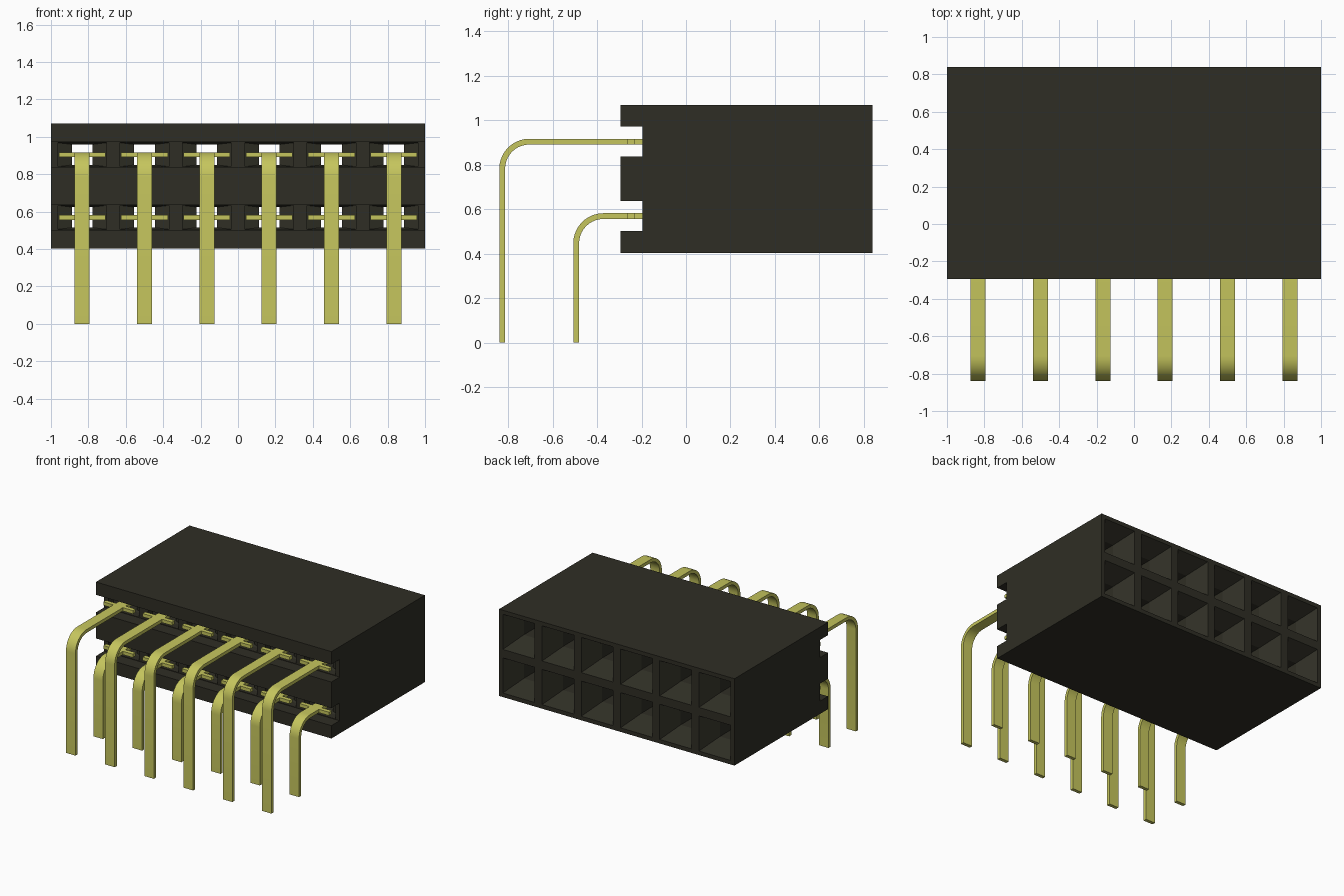
import bpy, bmesh
from math import sin, cos, pi

if "Cube" in bpy.data.objects:
    bpy.data.objects.remove(bpy.data.objects["Cube"])


def material(name, color):
    m = bpy.data.materials.new(name)
    m.use_nodes = True
    m.diffuse_color = (*color, 1)
    m.node_tree.nodes["Principled BSDF"].inputs["Base Color"].default_value = (*color, 1)
    return m


BLACK = material("black plastic", (0.028, 0.027, 0.018))
GOLD = material("yellow metal", (0.56, 0.56, 0.11))

COLUMNS = [(i - 2.5) / 3 for i in range(6)]
ROWS = {"lower": 0.569, "upper": 0.904}
FRONT, FLOOR, BACK = -0.295, -0.195, 0.84
THICK = 0.026


def loft(bm, rings):
    """Closed solid through rings with equal point counts."""
    loops = [[bm.verts.new(p) for p in ring] for ring in rings]
    n = len(loops[0])
    for a, b in zip(loops, loops[1:]):
        for i in range(n):
            j = (i + 1) % n
            bm.faces.new((a[i], a[j], b[j], b[i]))
    bm.faces.new(loops[0][::-1])
    bm.faces.new(loops[-1])


def rect(x, y, z, w, h):
    """Upright rectangle facing y, with half width w and half height h."""
    return [(x - w, y, z - h), (x + w, y, z - h), (x + w, y, z + h), (x - w, y, z + h)]


def finish(bm, name, mat):
    bmesh.ops.recalc_face_normals(bm, faces=bm.faces[:])
    mesh = bpy.data.meshes.new(name)
    bm.to_mesh(mesh)
    bm.free()
    mesh.materials.append(mat)
    obj = bpy.data.objects.new(name, mesh)
    bpy.context.collection.objects.link(obj)
    return obj


def cut(obj, cutter):
    cutter.hide_render = True
    mod = obj.modifiers.new("cut", "BOOLEAN")
    mod.operation, mod.solver, mod.object = "DIFFERENCE", "EXACT", cutter
    bpy.context.view_layer.update()
    result = obj.evaluated_get(bpy.context.evaluated_depsgraph_get())
    mesh = bpy.data.meshes.new_from_object(result)
    obj.modifiers.clear()
    obj.data = mesh
    bpy.data.objects.remove(cutter)


# Housing block
bm = bmesh.new()
loft(bm, [rect(0, y, 0.7365, 1, 0.3335) for y in (FRONT, BACK)])
housing = finish(bm, "housing", BLACK)

# Two channels across the front
bm = bmesh.new()
for z in ROWS.values():
    loft(bm, [rect(0, y, z, 1.1, 0.0675) for y in (FRONT - 0.1, FLOOR)])
cut(housing, finish(bm, "channel_cutter", BLACK))

# Sockets: front pocket, square hole, flared mouth at the back
bm = bmesh.new()
for z in ROWS.values():
    for x in COLUMNS:
        loft(bm, [rect(x, FLOOR - 0.03, z, 0.13, 0.064),
                  rect(x, FLOOR + 0.06, z, 0.13, 0.064),
                  rect(x, FLOOR + 0.08, z, 0.055, 0.055),
                  rect(x, BACK - 0.14, z, 0.055, 0.055),
                  rect(x, BACK, z, 0.135, 0.135),
                  rect(x, BACK + 0.02, z, 0.135, 0.135)])
cut(housing, finish(bm, "socket_cutter", BLACK))


# Bent pins with a cross tab behind the channel opening
def pin(name, x, z, y_leg):
    top, radius = z + THICK / 2, 0.135
    cy, cz = y_leg + radius, top - radius
    bm = bmesh.new()
    steps = [(pi / 2) * k / 10 for k in range(11)]
    path = [((-0.1, top), (-0.1, top - THICK))]
    for a in steps:
        path.append(tuple((cy - r * sin(a), cz + r * cos(a)) for r in (radius, radius - THICK)))
    path.append(((y_leg, 0), (y_leg + THICK, 0)))
    loft(bm, [[(x - 0.04, *o), (x + 0.04, *o), (x + 0.04, *i), (x - 0.04, *i)]
              for o, i in path])
    for side in (-1, 1):
        loft(bm, [rect(x + side * 0.0825, y, z, 0.0425, THICK / 2) for y in (-0.265, -0.232)])
    obj = finish(bm, name, GOLD)
    bpy.ops.object.select_all(action="DESELECT")
    obj.select_set(True)
    bpy.context.view_layer.objects.active = obj
    bpy.ops.object.shade_smooth_by_angle(angle=pi / 6)


for row, y_leg in (("lower", -0.507), ("upper", -0.84)):
    for n, x in enumerate(COLUMNS, 1):
        pin(f"{row}_pin_{n}", x, ROWS[row], y_leg)
